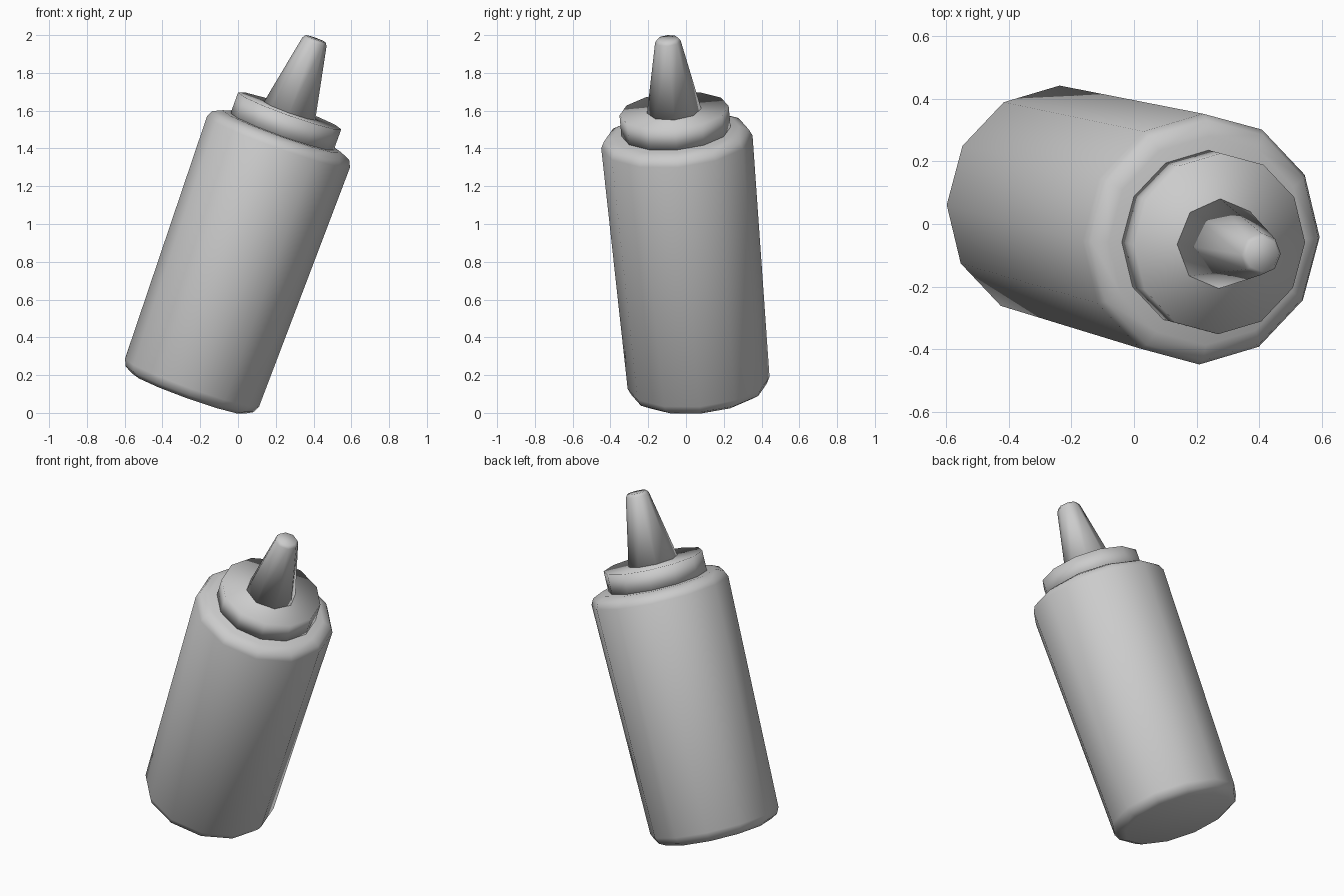
import bpy
import bmesh
from math import sin, cos, tau
from mathutils import Vector

cube = bpy.data.objects.get("Cube")
if cube:
    bpy.data.objects.remove(cube)

# Single plain grey plastic
grey = bpy.data.materials.new("grey_plastic")
grey.use_nodes = True
colour = (0.6, 0.6, 0.6, 1)
grey.diffuse_color = colour
grey.node_tree.nodes["Principled BSDF"].inputs["Base Color"].default_value = colour

# The whole bottle leans along one axis from its base
base = Vector((-0.245, 0.067, 0.155))
axis = Vector((0.359, -0.09, 1)).normalized()
lean = Vector((0, 0, 1)).rotation_difference(axis)


def lathe(name, profile, sides):
    """Spin (radius, height) pairs into a closed, smooth, leaning solid."""
    bm = bmesh.new()
    rings = [[bm.verts.new((r * cos(tau * i / sides), r * sin(tau * i / sides), h))
              for i in range(sides)] for r, h in profile]
    for low, high in zip(rings, rings[1:]):
        for i in range(sides):
            j = (i + 1) % sides
            bm.faces.new((low[i], low[j], high[j], high[i]))
    bm.faces.new(rings[0][::-1])
    bm.faces.new(rings[-1])
    for face in bm.faces:
        face.smooth = True
    mesh = bpy.data.meshes.new(name)
    bm.to_mesh(mesh)
    bm.free()
    mesh.materials.append(grey)
    obj = bpy.data.objects.new(name, mesh)
    obj.location = base
    obj.rotation_mode = 'QUATERNION'
    obj.rotation_quaternion = lean
    bpy.context.collection.objects.link(obj)
    return obj


# Body: rounded foot, slight flare, rounded shoulder
lathe("bottle_body", [(0.318, -0.055), (0.36, -0.032), (0.377, 0.005),
                      (0.402, 1.365), (0.385, 1.4), (0.335, 1.423)], 12)

# Screw collar
lathe("cap_collar", [(0.29, 1.412), (0.29, 1.54)], 12)

# Tapered nozzle with a softened tip
lathe("nozzle", [(0.145, 1.535), (0.068, 1.93), (0.056, 1.947)], 8)
